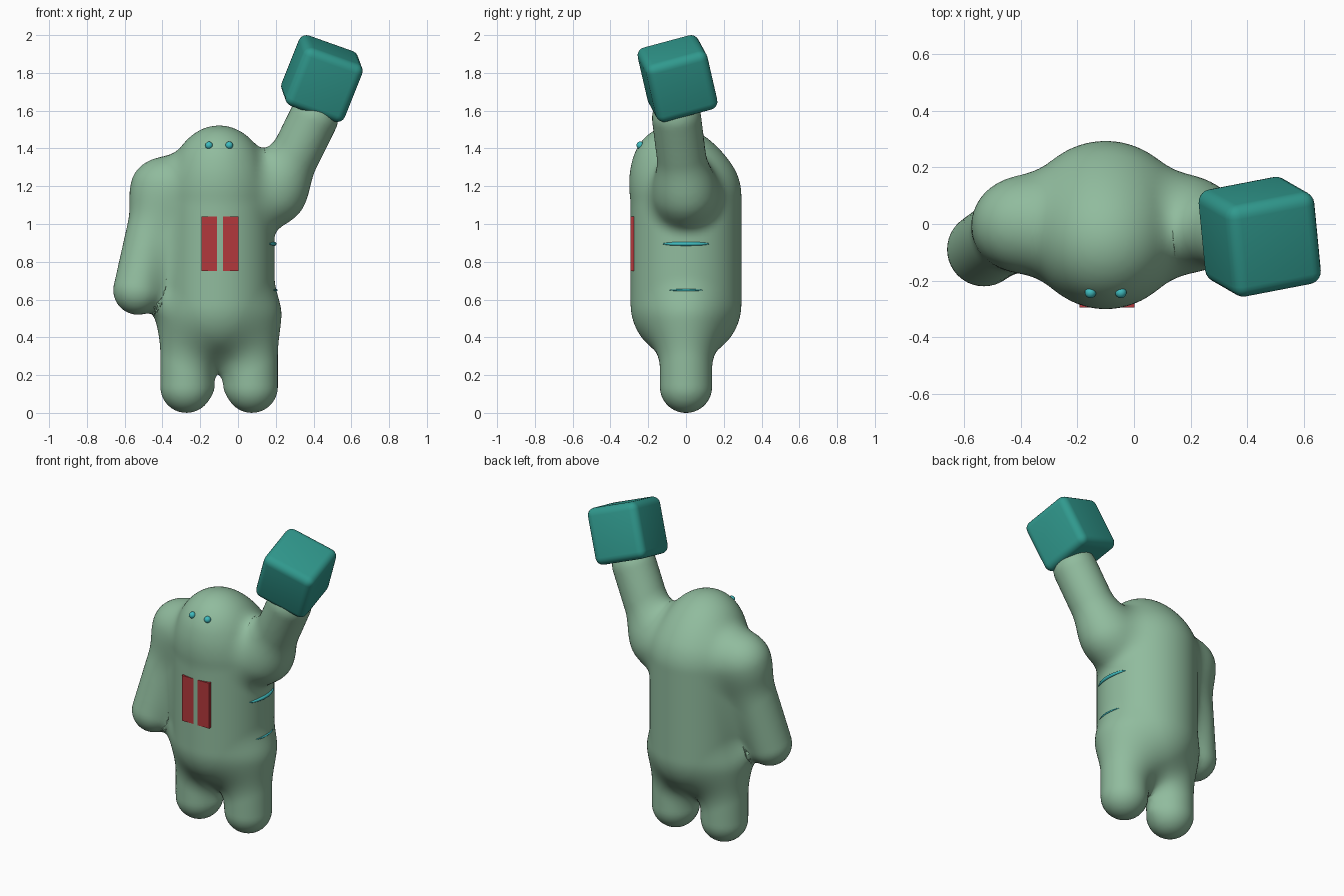
import bpy, bmesh, math
from mathutils import Vector, Matrix

cube = bpy.data.objects.get("Cube")
if cube:
    bpy.data.objects.remove(cube, do_unlink=True)

MID = -0.1      # body centre line in x
BLEND = 0.12    # softness of the joins between limbs


def material(name, rgb):
    mat = bpy.data.materials.new(name)
    mat.use_nodes = True
    colour = (*rgb, 1)
    mat.diffuse_color = colour
    mat.node_tree.nodes["Principled BSDF"].inputs["Base Color"].default_value = colour
    return mat


green = material("soft green", (0.28, 0.50, 0.34))
teal = material("deep teal", (0.03, 0.32, 0.27))
cyan = material("bright cyan", (0.05, 0.50, 0.52))
red = material("dark red", (0.45, 0.04, 0.045))


def add_object(name, bm, mat, smooth=True):
    mesh = bpy.data.meshes.new(name)
    bm.to_mesh(mesh)
    bm.free()
    obj = bpy.data.objects.new(name, mesh)
    bpy.context.collection.objects.link(obj)
    mesh.materials.append(mat)
    for poly in mesh.polygons:
        poly.use_smooth = smooth
    return obj


# Limbs as capsules: start, end, radius
elbow_down = Vector((-0.41, 0, 1.185))
elbow_up = Vector((0.205, 0, 1.165))
capsules = [
    (Vector((MID, 0, 0.575)), Vector((MID, 0, 1.15)), 0.293),
    (Vector((MID, -0.07, 1.31)), Vector((MID, -0.07, 1.32)), 0.198),
    (Vector((MID, 0, 1.18)), elbow_down, 0.13),
    (elbow_down, Vector((-0.53, -0.09, 0.65)), 0.13),
    (Vector((MID, 0, 1.165)), elbow_up, 0.13),
    (elbow_up, Vector((0.4, -0.05, 1.56)), 0.13),
]
for side in (-1, 1):
    x = MID + side * 0.173
    capsules.append((Vector((x, 0, 0.138)), Vector((x, 0, 0.5)), 0.138))


def distance(p):
    """Distance to the softly blended capsules."""
    total = 10.0
    for a, b, r in capsules:
        axis = b - a
        t = min(1, max(0, (p - a).dot(axis) / axis.length_squared))
        d = (p - a - axis * t).length - r
        h = max(0, BLEND - abs(total - d)) / BLEND
        total = min(total, d) - h * h * BLEND / 4
    return total


def onto_skin(p, steps=3):
    """Slide a point onto the blended surface."""
    e = 0.002
    for _ in range(steps):
        d = distance(p)
        grad = Vector([(distance(p + e * u) - d) / e for u in Matrix.Identity(3)])
        if grad.length > 0.2:
            p = p - grad * (d / grad.length_squared)
    return p


# Body: capsules fused by remeshing, then relaxed onto the blended skin
bm = bmesh.new()
for a, b, r in capsules:
    made = bmesh.ops.create_icosphere(bm, subdivisions=4, radius=1)["verts"]
    for v in made:
        v.co = v.co * r + (b if v.co.dot(b - a) > 0 else a)
body = add_object("body", bm, green)
remesh = body.modifiers.new("fuse", "REMESH")
remesh.mode = "VOXEL"
remesh.voxel_size = 0.02
bpy.context.view_layer.update()
fused = bpy.data.meshes.new_from_object(
    body.evaluated_get(bpy.context.evaluated_depsgraph_get()))
body.modifiers.clear()
bm = bmesh.new()
bm.from_mesh(fused)
for rounds in (4, 2):
    for _ in range(rounds):
        bmesh.ops.smooth_vert(bm, verts=bm.verts, factor=0.5,
                              use_axis_x=True, use_axis_y=True, use_axis_z=True)
    for v in bm.verts:
        v.co = onto_skin(v.co.copy())
for f in bm.faces:
    f.smooth = True
    f.material_index = 0
bm.to_mesh(body.data)
bm.free()
bpy.data.meshes.remove(fused)

# Raised block with rounded edges, tilted along the forearm
z_axis = Vector((0.4, -0.23, 1)).normalized()
y_axis = Vector((-0.1, 1, 0.26))
y_axis = (y_axis - z_axis * y_axis.dot(z_axis)).normalized()
turn = Matrix((y_axis.cross(z_axis), y_axis, z_axis)).transposed().to_4x4()
bm = bmesh.new()
bmesh.ops.create_cube(bm, size=0.337)
bmesh.ops.bevel(bm, geom=bm.edges[:], offset=0.045, segments=5, profile=0.5,
                affect="EDGES")
bmesh.ops.transform(bm, verts=bm.verts,
                    matrix=Matrix.Translation((0.444, -0.045, 1.77)) @ turn)
add_object("raised_block", bm, teal)

# Eyes
for name, side in (("right_eye", -1), ("left_eye", 1)):
    centre = onto_skin(Vector((MID + side * 0.053, -0.24, 1.415)))
    bm = bmesh.new()
    bmesh.ops.create_uvsphere(bm, u_segments=24, v_segments=12, radius=0.02,
                              matrix=Matrix.Translation(centre))
    add_object(name, bm, cyan)

# Chest plates
for name, side in (("right_chest_plate", -1), ("left_chest_plate", 1)):
    bm = bmesh.new()
    bmesh.ops.create_cube(bm, size=1, matrix=Matrix.Translation(
        (MID + 0.005 + side * 0.056, -0.28, 0.895)) @ Matrix.Diagonal((0.082, 0.03, 0.29, 1)))
    add_object(name, bm, red, smooth=False)


# Gill lines: thin tapered tubes following the flanks
def gill(name, side, z, reach, thickness):
    curve = bpy.data.curves.new(name, "CURVE")
    curve.dimensions = "3D"
    curve.bevel_depth = thickness
    curve.bevel_resolution = 3
    curve.use_fill_caps = True
    count = 13
    spline = curve.splines.new("POLY")
    spline.points.add(count - 1)
    for i, point in enumerate(spline.points):
        s = 2 * i / (count - 1) - 1
        angle = s * reach
        p = onto_skin(Vector((MID + 0.3 * math.cos(angle), 0.3 * math.sin(angle), z)))
        p.x = MID + side * (p.x - MID)
        point.co = (p.x, p.y, z, 1)
        point.radius = math.sqrt(max(0.05, 1 - s * s))
    obj = bpy.data.objects.new(name, curve)
    bpy.context.collection.objects.link(obj)
    curve.materials.append(cyan)


for word, side in (("right", -1), ("left", 1)):
    gill(word + "_upper_gill", side, 0.895, 0.43, 0.011)
    gill(word + "_lower_gill", side, 0.65, 0.29, 0.006)
